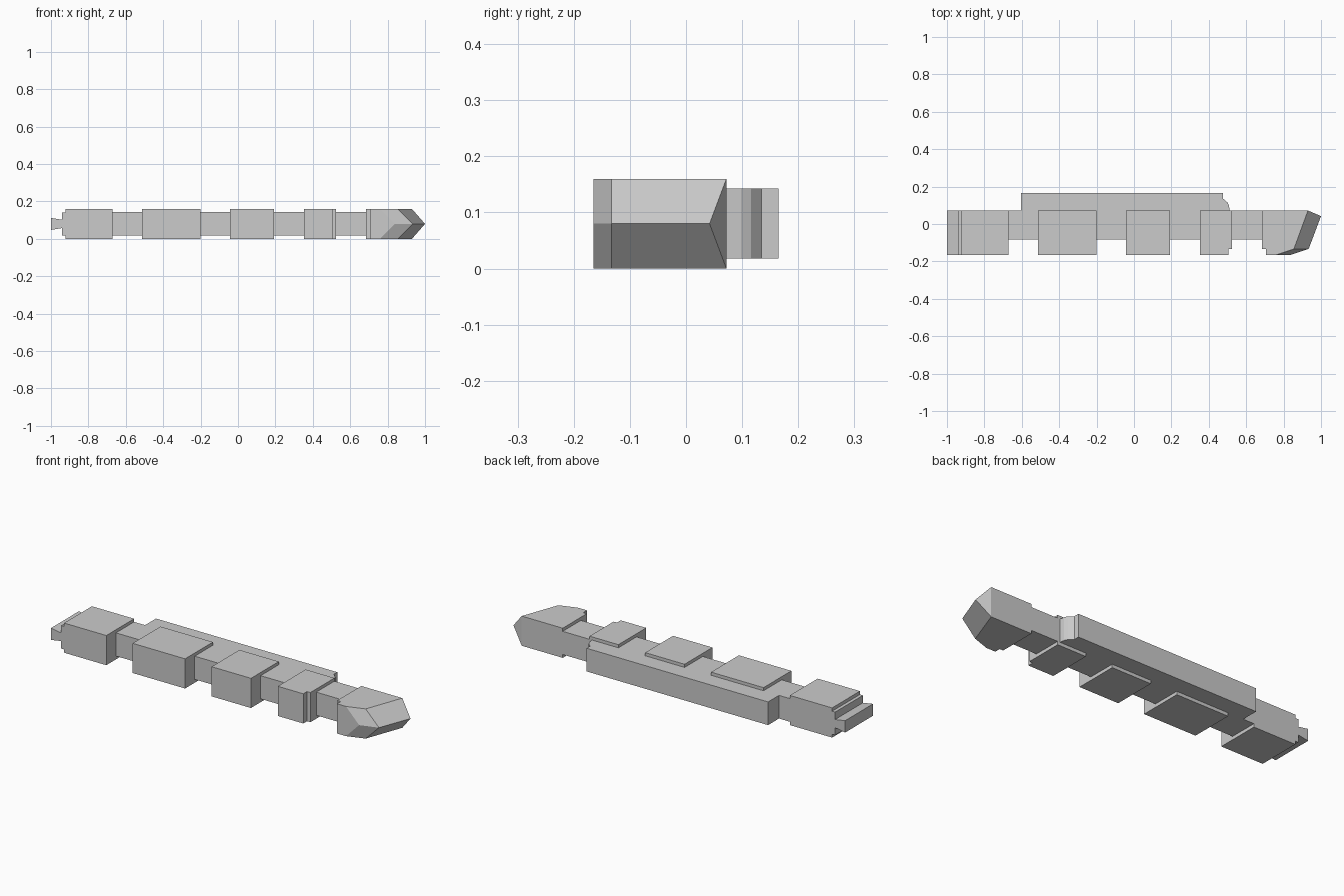
import bpy, bmesh
from mathutils import Vector

if "Cube" in bpy.data.objects:
    bpy.data.objects.remove(bpy.data.objects["Cube"])

FRONT, BACK, HIGH, MID = -0.165, 0.072, 0.16, 0.08


def finish(name, bm):
    bmesh.ops.recalc_face_normals(bm, faces=bm.faces)
    mesh = bpy.data.meshes.new(name)
    bm.to_mesh(mesh)
    bm.free()
    obj = bpy.data.objects.new(name, mesh)
    bpy.context.collection.objects.link(obj)
    return obj


def extrude(name, points, shift):
    """Close a flat outline and push it along shift."""
    bm = bmesh.new()
    face = bm.faces.new([bm.verts.new(p) for p in points])
    res = bmesh.ops.extrude_face_region(bm, geom=[face], use_keep_orig=True)
    verts = [v for v in res["geom"] if isinstance(v, bmesh.types.BMVert)]
    bmesh.ops.translate(bm, verts=verts, vec=Vector(shift))
    return finish(name, bm)


def plan(name, outline, z0, z1):
    return extrude(name, [(x, y, z0) for x, y in outline], (0, 0, z1 - z0))


def rect(x0, x1, y0, y1):
    return [(x0, y0), (x1, y0), (x1, y1), (x0, y1)]


# Core bar with the rear rail and its rounded end
plan("core_and_rear_rail", [
    (-0.67, -0.083), (0.685, -0.083), (0.685, BACK), (0.511, BACK),
    (0.508, 0.098), (0.499, 0.116), (0.477, 0.135), (0.477, 0.165),
    (-0.605, 0.165), (-0.605, BACK), (-0.67, BACK)], 0.018, 0.143)

# End block with stepped, flared tail, mirrored about mid height
half = [(-0.67, HIGH), (-0.922, HIGH), (-0.922, 0.142), (-0.94, 0.142),
        (-0.94, 0.102), (-1.0, 0.112)]
side = half + [(x, 2 * MID - z) for x, z in reversed(half)]
extrude("tail_block", [(x, FRONT, z) for x, z in side], (0, BACK - FRONT, 0))

# Raised blocks along the bar
for i, (x0, x1) in enumerate([(-0.513, -0.2), (-0.042, 0.193)]):
    plan(f"block_{i + 1}", rect(x0, x1, FRONT, BACK), 0, HIGH)
plan("notched_block", [
    (0.353, FRONT), (0.505, FRONT), (0.505, -0.133), (0.525, -0.133),
    (0.525, BACK), (0.353, BACK)], 0, HIGH)

# Pointed nose: convex body plus the narrow step behind it
plan("nose_step", rect(0.685, 0.706, -0.133, BACK), 0, HIGH)
bm = bmesh.new()
for z in (0, HIGH):
    for x, y in [(0.706, BACK), (0.93, BACK), (0.855, -0.133),
                 (0.76, FRONT), (0.706, FRONT)]:
        bm.verts.new((x, y, z))
for x, y in [(1.0, 0.042), (0.934, -0.133), (0.838, FRONT)]:
    bm.verts.new((x, y, MID))
bmesh.ops.convex_hull(bm, input=bm.verts)
bmesh.ops.dissolve_limit(bm, angle_limit=0.03, verts=bm.verts, edges=bm.edges)
finish("nose", bm)
